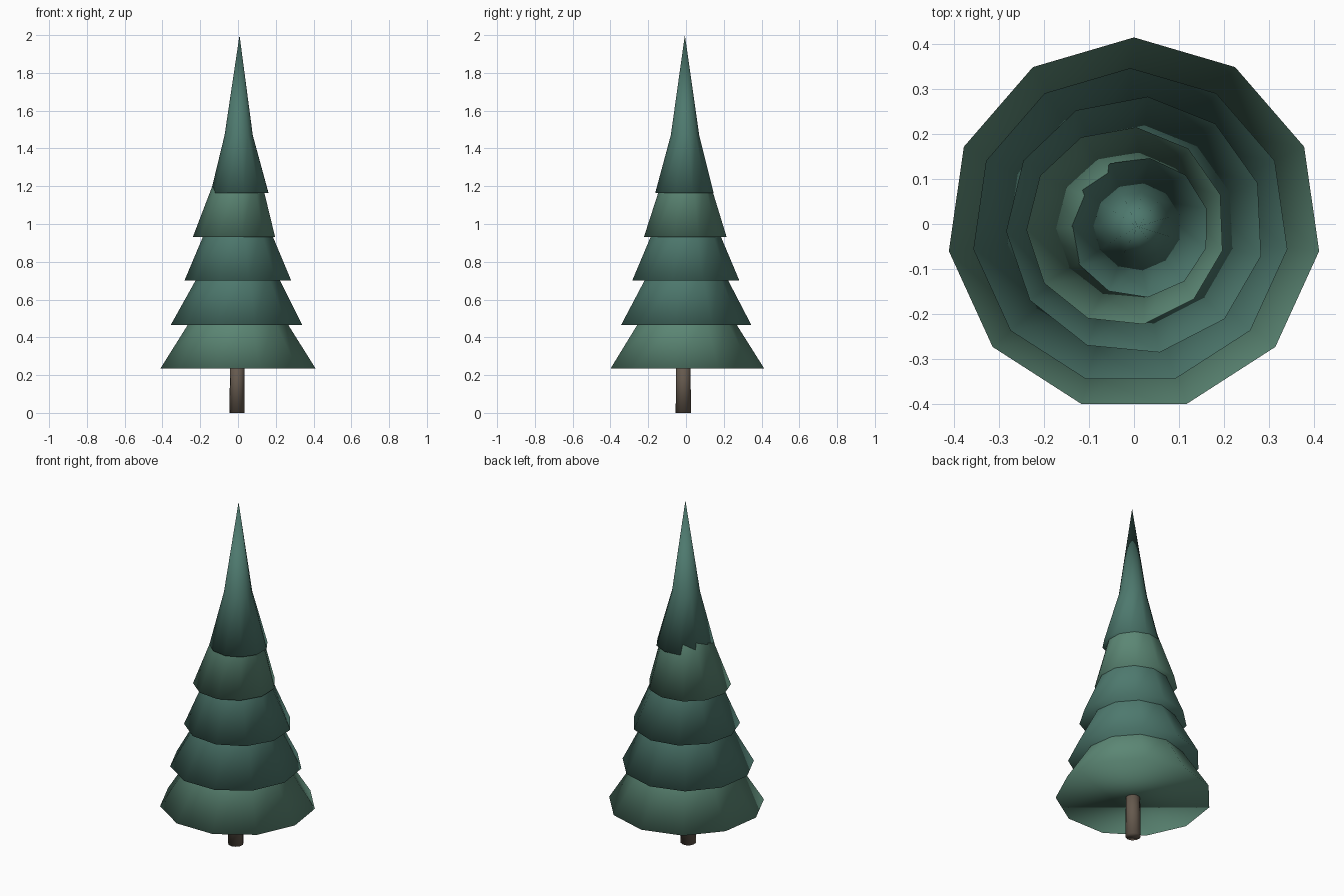
import bpy, bmesh
from math import sin, cos, pi, radians

if "Cube" in bpy.data.objects:
    bpy.data.objects.remove(bpy.data.objects["Cube"])


def material(name, rgb):
    m = bpy.data.materials.new(name)
    m.diffuse_color = (*rgb, 1)
    m.use_nodes = True
    m.node_tree.nodes["Principled BSDF"].inputs["Base Color"].default_value = m.diffuse_color
    return m


light_green = material("light_green", (0.105, 0.24, 0.175))
dark_green = material("dark_green", (0.075, 0.19, 0.155))
brown = material("bark", (0.13, 0.10, 0.075))


def loft(name, rings, sides, turn, mat, tip=None):
    """Smooth closed skin through rings (x, y, z, radius), ending in a tip or cap."""
    bm = bmesh.new()
    loops = [[bm.verts.new((x + r * cos(turn + 2 * pi * i / sides),
                            y + r * sin(turn + 2 * pi * i / sides), z))
              for i in range(sides)] for x, y, z, r in rings]
    bm.faces.new(loops[0][::-1])
    for a, b in zip(loops, loops[1:]):
        for i in range(sides):
            j = (i + 1) % sides
            bm.faces.new((a[i], a[j], b[j], b[i]))
    top = loops[-1]
    if tip:
        t = bm.verts.new(tip)
        for i in range(sides):
            bm.faces.new((top[i], top[(i + 1) % sides], t))
    else:
        bm.faces.new(top)
    for f in bm.faces:
        f.smooth = True
    me = bpy.data.meshes.new(name)
    bm.to_mesh(me)
    bm.free()
    me.materials.append(mat)
    ob = bpy.data.objects.new(name, me)
    bpy.context.collection.objects.link(ob)


# Branch tiers: skirt ring, narrower upper ring, tip height, turn, colour
tiers = [
    ((0, -0.001, 0.235, 0.415), (0, 0, 0.50, 0.247), 1.00, 90, light_green),
    ((-0.008, -0.006, 0.465, 0.352), (0, -0.002, 0.74, 0.205), 1.20, 90, dark_green),
    ((0.003, -0.003, 0.70, 0.287), (0.002, -0.002, 0.97, 0.172), 1.40, 84.5, dark_green),
    ((-0.018, -0.005, 0.932, 0.221), (0.002, -0.002, 1.24, 0.123), 1.50, 84, light_green),
    ((0.011, -0.008, 1.165, 0.156), (0.005, -0.005, 1.47, 0.076), 2.00, 81, dark_green),
]
for n, (low, mid, top, turn, mat) in enumerate(tiers, 1):
    loft(f"branch_tier_{n}", [low, mid], 11, radians(turn), mat, (0.008, -0.006, top))

# Trunk
loft("trunk", [(-0.005, -0.014, 0, 0.041), (-0.003, -0.013, 0.30, 0.038)], 11, 0.2, brown)
